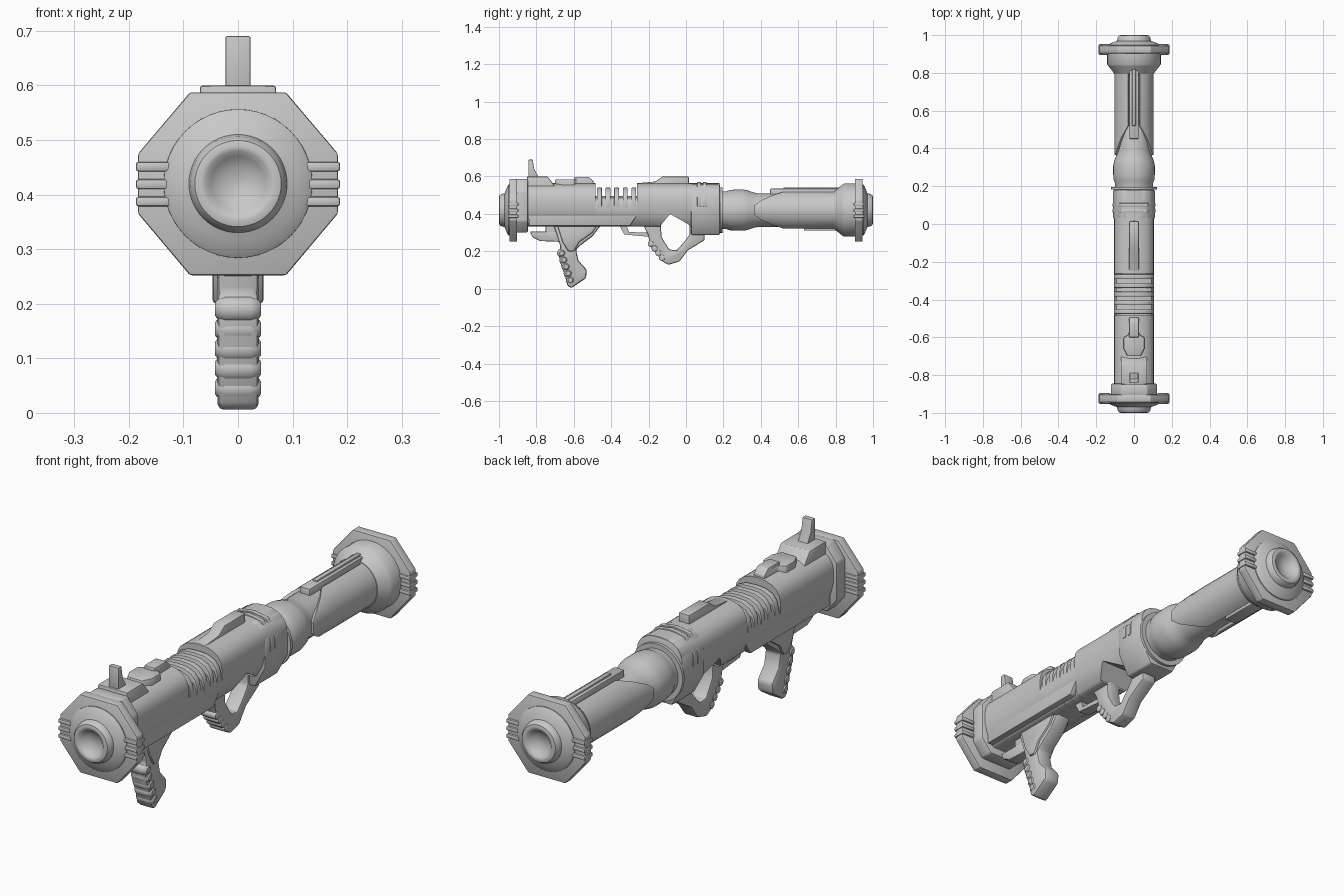
import bpy
import bmesh
from math import sin, cos, pi, radians
from mathutils import Vector

old = bpy.data.objects.get("Cube")
if old:
    bpy.data.objects.remove(old, do_unlink=True)

AXIS = .42  # height of the tube's centre line

metal = bpy.data.materials.new("plain grey")
metal.use_nodes = True
metal.diffuse_color = (.58, .58, .58, 1)
metal.node_tree.nodes["Principled BSDF"].inputs["Base Color"].default_value = metal.diffuse_color


def loft(name, rings, bevel=0, cutter=None):
    """Skin a list of equal rings, cap the ends, apply modifiers and shade."""
    bm = bmesh.new()
    loops = [[bm.verts.new(p) for p in ring] for ring in rings]
    n = len(loops[0])
    for a, b in zip(loops, loops[1:]):
        for i in range(n):
            j = (i + 1) % n
            bm.faces.new((a[i], a[j], b[j], b[i]))
    bm.faces.new(loops[0])
    bm.faces.new(loops[-1])
    bmesh.ops.recalc_face_normals(bm, faces=bm.faces)
    mesh = bpy.data.meshes.new(name)
    bm.to_mesh(mesh)
    bm.free()
    mesh.materials.append(metal)
    ob = bpy.data.objects.new(name, mesh)
    bpy.context.collection.objects.link(ob)
    bpy.ops.object.select_all(action='DESELECT')
    bpy.context.view_layer.objects.active = ob
    ob.select_set(True)
    if cutter:
        cut = ob.modifiers.new("opening", 'BOOLEAN')
        cut.operation = 'DIFFERENCE'
        cut.solver = 'EXACT'
        cut.object = cutter
    if bevel:
        mod = ob.modifiers.new("soft edges", 'BEVEL')
        mod.width = bevel
        mod.segments = 2
        mod.limit_method = 'ANGLE'
        mod.angle_limit = radians(35)
    for mod in list(ob.modifiers):
        bpy.ops.object.modifier_apply(modifier=mod.name)
    bpy.ops.object.shade_smooth_by_angle(angle=radians(35))
    return ob


def lathe(name, profile, sides=48):
    """Turn (y, radius) points around the tube's centre line."""
    turns = [2 * pi * i / sides for i in range(sides)]
    return loft(name, [[(r * cos(t), y, AXIS + r * sin(t)) for t in turns] for y, r in profile])


def section(name, half, y0, y1, bevel=0, cutter=None):
    """Run a mirrored (x, z) half outline from y0 to y1."""
    full = half + [(-x, z) for x, z in reversed(half) if x > 0]
    return loft(name, [[(x, y, z) for x, z in full] for y in (y0, y1)], bevel, cutter)


def side(name, outline, width, bevel=0, cutter=None):
    """Extrude a (y, z) side outline across x."""
    return loft(name, [[(x, y, z) for y, z in outline] for x in (-width, width)], bevel, cutter)


def box(name, width, y0, y1, z0, z1, bevel=.005):
    return side(name, [(y0, z0), (y1, z0), (y1, z1), (y0, z1)], width, bevel)


# End flanges, side ribs and dished caps, the same at both ends
octagon = [(.088, .587), (.183, .475), (.183, .365), (.088, .252)]
cap = [(.03, .002), (.026, .03), (.012, .05), (.002, .06), (0, .068), (.003, .079),
       (.014, .087), (.03, .09), (.036, .105), (.045, .127), (.052, .136), (.07, .137)]
for s, end in ((-1, "front"), (1, "rear")):
    section(end + "_flange", octagon, s * .944, s * .903, .004)
    lathe(end + "_cap", [(s * (1 - d), r) for d, r in cap])
    for i in range(3):
        z = .387 + i * .032
        for x in (-.155, .155):
            rib = box(f"{end}_flange_rib", .032, s * .924 - .028, s * .924 + .028, z - .009, z + .009)
            rib.location.x = x

# Main body, with a lowered stretch for the cooling ribs
lower = [(.107, .435), (.097, .39), (.07, .34), (.058, .333), (0, .333)]
dome = [(0, .565), (.035, .562), (.065, .552), (.088, .535), (.102, .512), (.107, .485)]
low_dome = [(0, .497), (.07, .495), (.092, .485), (.1, .465)]
rib_dome = [(0, .54), (.045, .537), (.08, .522), (.1, .498), (.107, .47)]

hole = side("grip_opening_cutter", [(-.135, .34), (-.085, .4), (.02, .34), (.02, .29), (-.01, .25),
                                    (-.05, .205), (-.09, .21), (-.13, .275)], .3)
hole.hide_render = True

section("front_body", dome + lower, -.87, -.485)
section("ribbed_body", low_dome + lower, -.485, -.262)
section("rear_body", dome + lower, -.262, .18, 0, hole)
for i in range(5):
    y = -.463 + i * .046
    section("cooling_rib", rib_dome + lower, y - .013, y + .013, .003)
section("front_collar", [(.07, .587), (.122, .52), (.122, .36), (.075, .3)], -.91, -.845, .008)

# Raised bands and deeper block where the barrel leaves the body
for y in (.07, .1):
    section("body_band", [(0, .571), (.07, .56), (.113, .49), (.113, .44)], y - .01, y + .01, .003)
section("barrel_block", [(.05, .56), (.085, .54), (.11, .49), (.11, .38), (.06, .287)], .028, .182, .008)
lathe("barrel_washer", [(.183, .121), (.196, .121)])

# Barrel, with the swollen chamber and the flared rear bell
lathe("barrel", [(.19, .1), (.215, .1), (.23, .107), (.26, .11), (.31, .11), (.335, .104), (.36, .095),
                 (.39, .089), (.79, .089)])
lathe("rear_bell", [(.79, .089), (.795, .105), (.81, .115), (.835, .135), (.845, .142), (.905, .142)])

# Curved side sleeves that open out from a point
for s in (-1, 1):
    rings = []
    for y, spread in ((.365, 14), (.4, 30), (.46, 50), (.52, 72), (.81, 72)):
        arc = [radians(spread * k / 6) for k in range(-6, 7)]
        shape = [(.103, a) for a in arc] + [(.08, a) for a in reversed(arc)]
        rings.append([(s * r * cos(a), y, AXIS + r * sin(a)) for r, a in shape])
    loft("barrel_sleeve", rings)
box("barrel_top_rail", .024, .45, .82, .48, .535)
box("barrel_top_ridge", .01, .52, .82, .5, .542, .003)
box("barrel_under_rail", .03, .63, .82, .31, .36)

# Top fittings: sight post, saddle, front block and rear sight
section("sight_base", [(.05, .6), (.066, .585), (.066, .54)], -.85, -.74, .003)
side("saddle", [(-.85, .6), (-.74, .6), (-.67, .51), (-.85, .51)], .07, .006)
side("sight_post", [(-.842, .58), (-.842, .69), (-.82, .69), (-.812, .64), (-.79, .6), (-.785, .58)], .023, .003)
taper = [(-.7, .035), (-.66, .055), (-.6, .055), (-.585, .028), (-.505, .026)]
loft("front_top_block", [[(s * w, y, z) for s in (-1, 1) for y, w in (taper if s < 0 else taper[::-1])]
                         for z in (.52, .585)], .006)
side("front_top_ridge", [(-.6, .54), (-.6, .598), (-.52, .598), (-.495, .575), (-.495, .54)], .026, .005)
side("rear_sight", [(-.25, .54), (-.25, .565), (-.165, .573), (-.125, .6), (.015, .6), (.015, .54)], .026, .005)

# Pistol grip with finger swells, and the tab in front of it
side("pistol_grip", [(-.71, .345), (-.67, .22), (-.682, .2), (-.675, .145), (-.65, .08), (-.635, .02), (-.615, .002),
                     (-.535, .055), (-.53, .1), (-.575, .15), (-.588, .21), (-.56, .235), (-.5, .28), (-.45, .345)],
     .038, .014)
for i in range(5):
    middle = Vector((0, -.664 + i * .0115, .19 - i * .036))
    rings = []
    for x, r in ((-.042, .012), (-.036, .02), (-.024, .025), (.024, .025), (.036, .02), (.042, .012)):
        rings.append([middle + Vector((x, r * cos(k * pi / 8), r * sin(k * pi / 8))) for k in range(16)])
    loft("finger_swell", rings)
side("grip_shoulder", [(-.69, .345), (-.66, .25), (-.63, .2), (-.6, .2), (-.57, .25), (-.5, .3), (-.47, .345)], .047, .008)
side("front_tab", [(-.835, .305), (-.68, .305), (-.66, .25), (-.78, .255), (-.82, .275)], .03, .006)
box("tab_mount", .025, -.75, -.66, .28, .345)

# Small loop between the grips
side("guard_loop", [(-.36, .345), (-.33, .29), (-.2, .278), (-.2, .345), (-.212, .345), (-.212, .3),
                    (-.305, .303), (-.32, .345)], .025)

# Open triangular foregrip with ridges on its front edge
side("foregrip", [(-.24, .36), (-.205, .295), (-.19, .225), (-.125, .145), (-.095, .128), (-.035, .145),
                  (.01, .205), (.1, .26), (.1, .36)], .034, .008, hole)
for i in range(4):
    y, z = -.188 + i * .02, .24 - i * .025
    side("foregrip_ridge", [(y + .017 * cos(k * pi / 5), z + .017 * sin(k * pi / 5)) for k in range(10)], .037, .005)

# Lower side panels that end in a slant
for s in (-1, 1):
    panel = side("lower_panel", [(-.84, .44), (-.23, .44), (-.3, .336), (-.84, .336)], .014, .004)
    panel.location.x = s * .083

bpy.data.objects.remove(hole, do_unlink=True)
